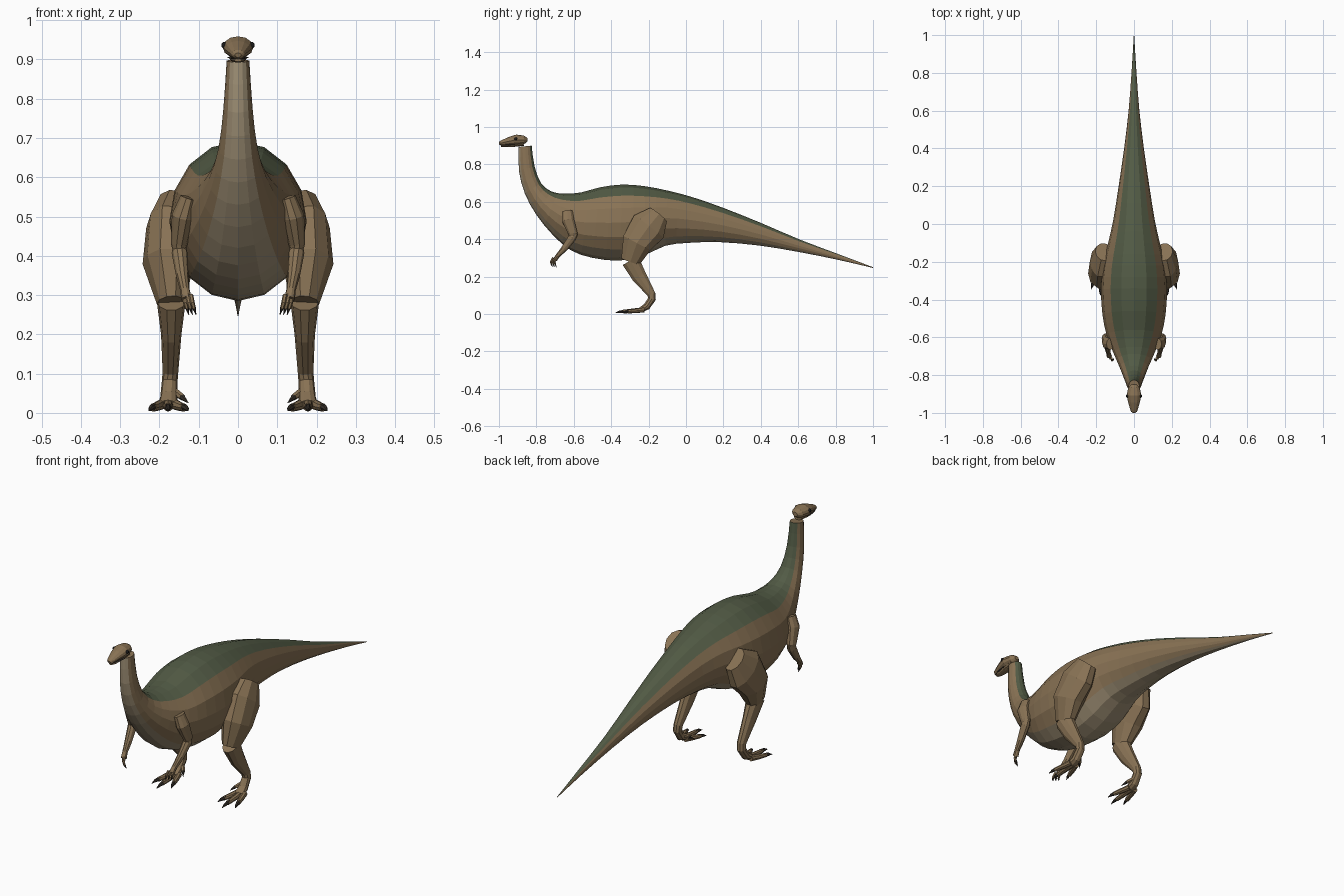
import bpy, bmesh
from math import sin, cos, pi
from mathutils import Vector

default_cube = bpy.data.objects.get("Cube")
if default_cube:
    bpy.data.objects.remove(default_cube, do_unlink=True)


def make_material(name, rgb):
    mat = bpy.data.materials.new(name)
    mat.use_nodes = True
    color = (*rgb, 1)
    mat.diffuse_color = color
    mat.node_tree.nodes["Principled BSDF"].inputs["Base Color"].default_value = color
    return mat


BROWN = make_material("brown_hide", (.25, .17, .09))
GREEN = make_material("green_back", (.085, .105, .06))
PALE = make_material("pale_belly", (.35, .28, .18))
DARK = make_material("dark_claw", (.035, .028, .022))
EYE = make_material("black_eye", (.01, .01, .01))


def loft(name, rings, mats, rule=None):
    """Skin a list of rings; rule(column) gives the material index."""
    bm = bmesh.new()
    loops = [[bm.verts.new(p) for p in ring] for ring in rings]
    n = len(loops[0])
    for a, b in zip(loops, loops[1:]):
        for j in range(n):
            k = (j + 1) % n
            face = bm.faces.new((a[j], a[k], b[k], b[j]))
            face.material_index = rule(j) if rule else 0
    bm.faces.new(loops[0])
    bm.faces.new(loops[-1])
    bmesh.ops.recalc_face_normals(bm, faces=bm.faces)
    mesh = bpy.data.meshes.new(name)
    bm.to_mesh(mesh)
    bm.free()
    for m in mats:
        mesh.materials.append(m)
    obj = bpy.data.objects.new(name, mesh)
    bpy.context.collection.objects.link(obj)
    return obj


def tube(name, path, mat, side=1, sides=10):
    """Limb through (x, y, z, half width, half depth) stations."""
    pts = [Vector((side * p[0], p[1], p[2])) for p in path]
    rings = []
    for i, p in enumerate(pts):
        before, after = pts[max(i - 1, 0)], pts[min(i + 1, len(pts) - 1)]
        tangent = Vector((0, 0, 0))
        for a, b in ((before, p), (p, after)):
            if (b - a).length > 0:
                tangent += (b - a).normalized()
        tangent.normalize()
        across = Vector((1, 0, 0))
        across = (across - tangent * across.dot(tangent)).normalized()
        up = tangent.cross(across)
        w, d = path[i][3:]
        angles = [2 * pi * j / sides for j in range(sides)]
        rings.append([p + across * w * cos(a) + up * d * sin(a) for a in angles])
    return loft(name, rings, [mat])


def smooth_rows(rows):
    """Insert one spline midpoint between neighbouring rows."""
    out = []
    for i in range(len(rows) - 1):
        p, q = rows[i], rows[i + 1]
        o, r = rows[max(i - 1, 0)], rows[min(i + 2, len(rows) - 1)]
        out.append(p)
        out.append([(9 * (b + c) - a - d) / 16 for a, b, c, d in zip(o, p, q, r)])
    return out + [rows[-1]]


# Neck, trunk and tail: back y, back z, belly y, belly z, half width
spine = [
    (-.825, .9, -.895, .893, .029),
    (-.81, .79, -.893, .765, .037),
    (-.775, .7, -.862, .645, .05),
    (-.72, .655, -.8, .53, .075),
    (-.65, .643, -.71, .42, .11),
    (-.56, .65, -.615, .34, .145),
    (-.46, .677, -.5, .3, .167),
    (-.34, .692, -.355, .285, .175),
    (-.22, .683, -.22, .315, .165),
    (-.1, .66, -.11, .365, .138),
    (.03, .626, .01, .38, .11),
    (.2, .567, .18, .384, .083),
    (.4, .487, .39, .366, .053),
    (.61, .397, .6, .332, .028),
    (.82, .318, .82, .288, .012),
    (1, .25, 1, .246, .001),
]
SIDES = 16
body_rings = []
for ty, tz, by, bz, w in smooth_rows(spine):
    top, bottom = Vector((0, ty, tz)), Vector((0, by, bz))
    mid, half = (top + bottom) / 2, (top - bottom) / 2
    body_rings.append([mid + half * cos(2 * pi * j / SIDES)
                       + Vector((w * sin(2 * pi * j / SIDES), 0, 0)) for j in range(SIDES)])


def body_band(j):
    from_top = min(j, SIDES - 1 - j)
    return 1 if from_top < 2 else 2 if from_top > 5 else 0


loft("body", body_rings, [BROWN, GREEN, PALE], body_band)

# Head and jaw
tube("skull", [(0, -.848, .932, .012, .01), (0, -.866, .931, .03, .023),
               (0, -.905, .931, .039, .028), (0, -.94, .925, .032, .023),
               (0, -.975, .917, .022, .016), (0, -.992, .913, .017, .012),
               (0, -1, .911, .008, .006)], BROWN, sides=12)
tube("jaw", [(0, -.868, .91, .022, .012), (0, -.92, .902, .022, .009),
             (0, -.97, .898, .016, .006), (0, -.99, .898, .009, .004)], BROWN)
tube("mouth_line", [(0, -.915, .905, .029, .003), (0, -.96, .903, .021, .003),
                    (0, -.989, .902, .012, .002)], DARK)

for label, s in (("left", 1), ("right", -1)):
    # Eye
    bpy.ops.mesh.primitive_uv_sphere_add(segments=10, ring_count=6, radius=.009,
                                         location=(s * .034, -.91, .936))
    eye = bpy.context.object
    eye.name = label + "_eye"
    eye.data.materials.append(EYE)

    # Hind leg
    tube(label + "_thigh", [(.16, -.148, .53, .046, .06), (.174, -.2, .466, .06, .104),
                            (.178, -.262, .38, .065, .086), (.17, -.297, .28, .037, .054)],
         BROWN, s)
    tube(label + "_shin", [(.17, -.297, .285, .037, .05), (.17, -.25, .2, .026, .042),
                           (.172, -.185, .105, .02, .023), (.174, -.182, .08, .02, .022),
                           (.176, -.21, .04, .022, .02), (.178, -.245, .02, .026, .014)],
         BROWN, s)

    # Toes and claws: root x, root y, tip x, tip y
    toes = {"inner": (.162, -.225, .137, -.305), "middle": (.178, -.23, .178, -.335),
            "outer": (.194, -.225, .217, -.31)}
    for toe, (x, y, u, v) in toes.items():
        dx, dy = u - x, v - y
        tube(f"{label}_{toe}_toe", [(x, y, .022, .013, .014),
                                    (x + dx / 2, y + dy / 2, .017, .013, .012),
                                    (u, v, .013, .01, .01)], BROWN, s, 8)
        tube(f"{label}_{toe}_toe_claw", [(u - dx / 9, v - dy / 9, .015, .01, .01),
                                         (u + dx / 5, v + dy / 5, .012, .007, .007),
                                         (u + dx * .42, v + dy * .42, .005, .001, .001)],
             DARK, s, 6)
    tube(label + "_dewclaw_toe", [(.162, -.2, .055, .01, .01), (.142, -.222, .04, .009, .008)],
         BROWN, s, 6)
    tube(label + "_dewclaw", [(.142, -.222, .04, .008, .008), (.127, -.245, .026, .001, .001)],
         DARK, s, 6)

    # Arm
    tube(label + "_upper_arm", [(.125, -.635, .548, .022, .03), (.14, -.63, .5, .029, .034),
                                (.15, -.605, .43, .021, .026), (.15, -.605, .405, .014, .018)],
         BROWN, s)
    tube(label + "_forearm", [(.15, -.592, .435, .014, .016), (.149, -.608, .408, .02, .023),
                              (.142, -.65, .35, .016, .018), (.135, -.685, .312, .012, .012),
                              (.131, -.7, .29, .014, .012)], BROWN, s)

    # Fingers and claws
    for i in range(3):
        y, x = -.69 - .01 * i, .138 - .009 * i
        tube(f"{label}_finger_{i}", [(x, y, .3, .006, .007), (x - .004, y - .012, .28, .006, .006),
                                     (x - .008, y - .01, .266, .005, .005)], BROWN, s, 6)
        tube(f"{label}_finger_claw_{i}", [(x - .008, y - .01, .268, .005, .005),
                                          (x - .013, y - .003, .25, .001, .001)], DARK, s, 6)
